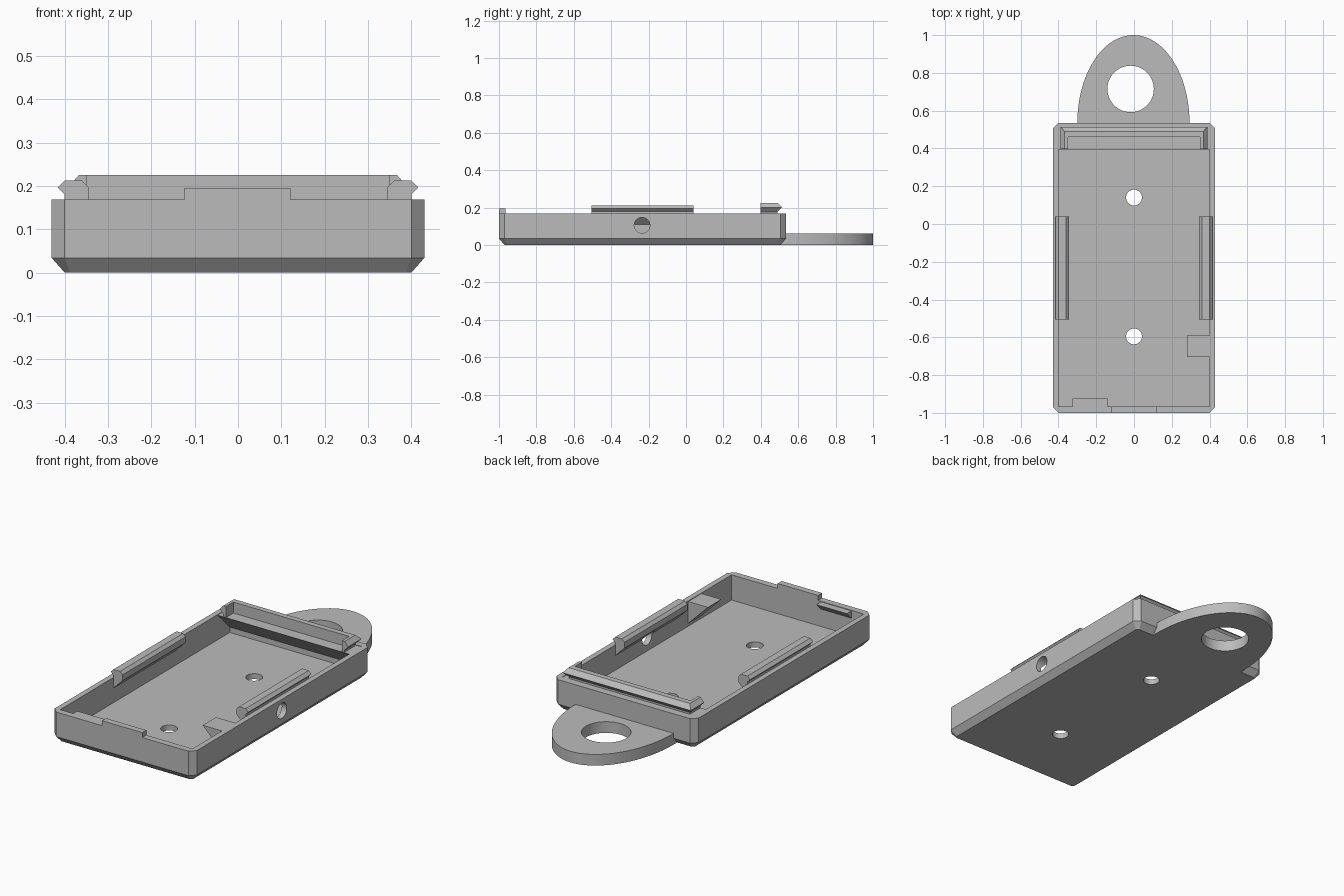
import bpy
import bmesh
import math

default = bpy.data.objects.get("Cube")
if default:
    bpy.data.objects.remove(default, do_unlink=True)

grey = bpy.data.materials.new("plain_grey")
grey.use_nodes = True
grey.diffuse_color = (0.5, 0.5, 0.5, 1)
grey.node_tree.nodes["Principled BSDF"].inputs["Base Color"].default_value = (0.5, 0.5, 0.5, 1)


def loft(name, rings):
    """Closed solid through rings of equal point count."""
    bm = bmesh.new()
    loops = [[bm.verts.new(p) for p in ring] for ring in rings]
    n = len(loops[0])
    for low, high in zip(loops, loops[1:]):
        for i in range(n):
            j = (i + 1) % n
            bm.faces.new((low[i], low[j], high[j], high[i]))
    bm.faces.new(loops[0][::-1])
    bm.faces.new(loops[-1])
    bmesh.ops.recalc_face_normals(bm, faces=bm.faces)
    mesh = bpy.data.meshes.new(name)
    bm.to_mesh(mesh)
    bm.free()
    mesh.materials.append(grey)
    ob = bpy.data.objects.new(name, mesh)
    bpy.context.collection.objects.link(ob)
    return ob


def prism(name, profile, axis, start, end):
    """Extrude a 2D profile along one axis."""
    place = {
        "x": lambda p, t: (t, p[0], p[1]),
        "y": lambda p, t: (p[0], t, p[1]),
        "z": lambda p, t: (p[0], p[1], t),
    }[axis]
    return loft(name, [[place(p, t) for p in profile] for t in (start, end)])


def rect(x0, x1, y0, y1):
    return [(x0, y0), (x1, y0), (x1, y1), (x0, y1)]


def circle(cx, cy, r, n=48):
    return [(cx + r * math.cos(2 * math.pi * i / n),
             cy + r * math.sin(2 * math.pi * i / n)) for i in range(n)]


def cut(ob, cutter):
    cutter.hide_render = True
    mod = ob.modifiers.new("cut", "BOOLEAN")
    mod.operation = "DIFFERENCE"
    mod.solver = "EXACT"
    mod.object = cutter
    bpy.context.view_layer.objects.active = ob
    bpy.ops.object.modifier_apply(modifier=mod.name)
    bpy.data.objects.remove(cutter, do_unlink=True)


def clipped_ring(inset, corner, z):
    """Rectangle outline of the case with clipped corners."""
    x, y0, y1 = 0.43 - inset, -1 + inset, 0.535 - inset
    c = corner
    return [(-x + c, y0, z), (x - c, y0, z), (x, y0 + c, z), (x, y1 - c, z),
            (x - c, y1, z), (-x + c, y1, z), (-x, y1 - c, z), (-x, y0 + c, z)]


RIM, SHELF, HOLE = 0.168, 0.165, 0.042

# Open tray with chamfered base and corners
tray = loft("tray", [clipped_ring(0.03, 0.0124, 0), clipped_ring(0, 0.03, 0.034),
                     clipped_ring(0, 0.03, RIM)])
cut(tray, prism("cavity", rect(-0.4, 0.4, -0.965, 0.5), "z", 0.03, 0.4))
for y in (0.14, -0.595):
    cut(tray, prism("floor_hole", circle(0, y, HOLE), "z", -0.1, 0.1))

# Raised tab on the front wall
prism("front_tab", rect(-0.123, 0.121, -1, -0.965), "z", 0.15, 0.195)

# Side clips with sloped supports
clip_profile = [(0.405, 0.105), (0.345, 0.165), (0.345, 0.197), (0.36, 0.212),
                (0.4, 0.212), (0.416, 0.196), (0.4, 0.18)]
clips = {}
for side, s in (("left", 1), ("right", -1)):
    clips[side] = prism(side + "_clip", [(s * x, z) for x, z in clip_profile],
                        "y", -0.505, 0.04)

# Round hole through the left wall and its clip
for part in (tray, clips["left"]):
    cut(part, prism("side_hole", circle(-0.235, 0.105, HOLE), "x", 0.3, 0.5))

# Rear shelf and small corner supports, all sloped underneath
prism("rear_shelf", [(0.395, SHELF), (0.505, SHELF), (0.505, 0.055)], "x", -0.405, 0.405)
prism("side_support", [(0.28, SHELF), (0.405, SHELF), (0.405, 0.04)], "y", -0.705, -0.59)
prism("front_support", [(-0.925, SHELF), (-0.97, SHELF), (-0.97, 0.12)], "x", -0.325, -0.14)

# U-shaped rear catch with a ridge around its outside
catch = loft("rear_catch", [
    [(x, y, z) for x, y in rect(-w, w, 0.398, back)]
    for w, back, z in ((0.365, 0.488, 0.16), (0.365, 0.488, 0.175),
                       (0.388, 0.514, 0.201), (0.367, 0.49, 0.225))])
cut(catch, prism("catch_gap", rect(-0.35, 0.35, 0.3, 0.46), "z", 0.1, 0.3))

# Rounded hanging loop at the back
arc = [(-0.003 + 0.297 * math.cos(math.pi * i / 48),
        0.535 + 0.465 * math.sin(math.pi * i / 48)) for i in range(49)]
loop = prism("hanging_loop", [(-0.3, 0.503)] + [(0.294, 0.503)] + arc, "z", 0, 0.061)
cut(loop, prism("loop_hole", circle(-0.018, 0.715, 0.123), "z", -0.1, 0.2))

# Smooth the round walls, keep edges sharp
bpy.ops.object.select_all(action="DESELECT")
for ob in (tray, loop, clips["left"]):
    ob.select_set(True)
bpy.context.view_layer.objects.active = tray
bpy.ops.object.shade_smooth_by_angle(angle=math.radians(25))
